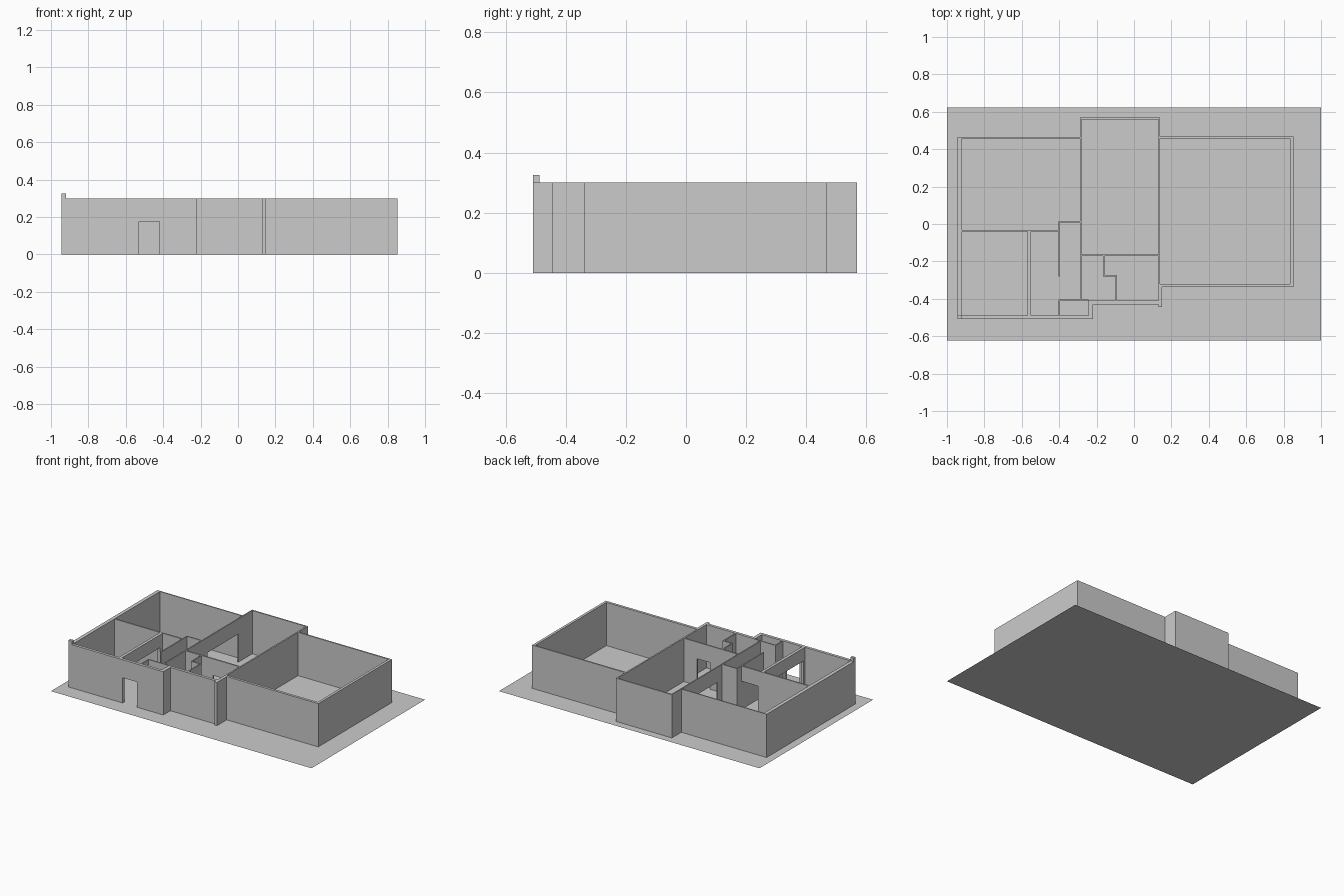
import bpy, bmesh

if "Cube" in bpy.data.objects:
    bpy.data.objects.remove(bpy.data.objects["Cube"])

H = 0.30   # wall height


def make_object(name, boxes):
    """One mesh made of axis-aligned boxes (x0, x1, y0, y1, z0, z1)."""
    bm = bmesh.new()
    for x0, x1, y0, y1, z0, z1 in boxes:
        verts = bmesh.ops.create_cube(bm, size=1)["verts"]
        for v in verts:
            v.co.x = x1 if v.co.x > 0 else x0
            v.co.y = y1 if v.co.y > 0 else y0
            v.co.z = z1 if v.co.z > 0 else z0
    me = bpy.data.meshes.new(name)
    bm.to_mesh(me)
    bm.free()
    ob = bpy.data.objects.new(name, me)
    bpy.context.collection.objects.link(ob)
    return ob


def wall(name, x0, x1, y0, y1, door=None):
    """Straight wall; door = (start, end, head height) along its long axis."""
    if not door:
        return make_object(name, [(x0, x1, y0, y1, 0, H)])
    a, b, head = door
    if x1 - x0 > y1 - y0:
        parts = [(x0, a, y0, y1, 0, H), (a, b, y0, y1, head, H), (b, x1, y0, y1, 0, H)]
    else:
        parts = [(x0, x1, y0, a, 0, H), (x0, x1, a, b, head, H), (x0, x1, b, y1, 0, H)]
    parts = [p for p in parts if p[1] - p[0] > 1e-5 and p[3] - p[2] > 1e-5]
    return make_object(name, parts)


# Ground sheet
bpy.ops.mesh.primitive_plane_add(size=2)
ground = bpy.context.object
ground.name = "ground"
for v in ground.data.vertices:
    v.co.y *= 0.6225

# Outer walls, left wing
wall("left_outer_wall", -0.945, -0.92, -0.508, 0.466)
wall("left_back_wall", -0.92, -0.29, 0.458, 0.466)
wall("left_front_wall", -0.92, -0.218, -0.508, -0.488, (-0.53, -0.42, 0.175))
make_object("corner_post_cap", [(-0.945, -0.92, -0.508, -0.488, H, 0.325)])

# Outer walls, entrance step and middle
wall("step_side_wall", -0.242, -0.218, -0.488, -0.41)
wall("step_front_wall", -0.218, 0.13, -0.43, -0.41)
wall("step_end_post", 0.13, 0.15, -0.445, -0.338)
wall("middle_back_wall", -0.29, 0.14, 0.559, 0.569)

# Outer walls, right wing
wall("right_front_wall", 0.14, 0.853, -0.338, -0.32)
wall("right_outer_wall", 0.835, 0.853, -0.32, 0.468)
wall("right_back_wall", 0.14, 0.835, 0.458, 0.468)
wall("right_inner_wall", 0.13, 0.14, -0.338, 0.559)

# Long wall between left wing and middle room: wide opening, then bathroom door
wall("middle_left_wall", -0.29, -0.282, -0.165, 0.559, (0.067, 0.406, 0.195))
wall("bathroom_side_wall", -0.29, -0.282, -0.405, -0.165, (-0.38, -0.27, 0.195))

# Left wing partitions
wall("bedroom_back_partition", -0.92, -0.404, -0.041, -0.031, (-0.53, -0.404, 0.195))
wall("hall_partition", -0.57, -0.55, -0.488, -0.041, (-0.475, -0.07, 0.21))
wall("corridor_wall", -0.404, -0.396, -0.28, 0.017)
wall("corridor_end_wall", -0.396, -0.29, 0.009, 0.017)
wall("closet_side_wall", -0.404, -0.396, -0.488, -0.405)
wall("closet_back_wall", -0.396, -0.242, -0.413, -0.405)

# Bathroom partitions
wall("bathroom_back_wall", -0.282, 0.13, -0.172, -0.162, (-0.07, 0.03, 0.185))
wall("shower_wall_upper", -0.166, -0.158, -0.272, -0.172)
wall("shower_wall_jog", -0.166, -0.09, -0.28, -0.272)
wall("shower_wall_lower", -0.098, -0.09, -0.41, -0.28)
